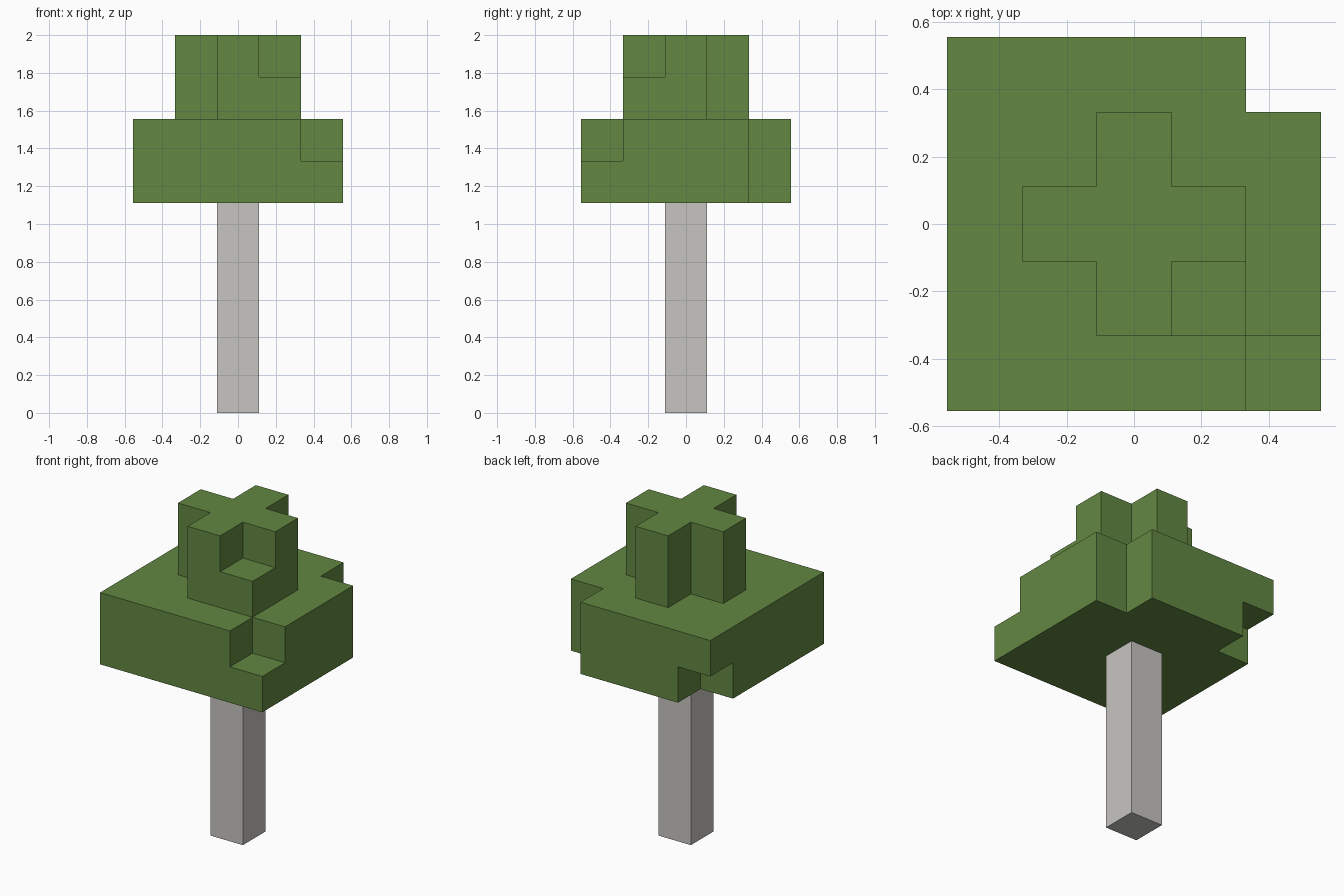
import bpy
import bmesh
from mathutils import Vector

U = 2 / 9  # edge length of one block

cube = bpy.data.objects.get("Cube")
if cube:
    bpy.data.objects.remove(cube, do_unlink=True)


def make_material(name, color):
    mat = bpy.data.materials.new(name)
    mat.use_nodes = True
    mat.diffuse_color = color
    bsdf = next(n for n in mat.node_tree.nodes if n.type == 'BSDF_PRINCIPLED')
    bsdf.inputs["Base Color"].default_value = color
    bsdf.inputs["Roughness"].default_value = 0.9
    return mat


def layer(radius, levels):
    """All blocks of a square layer stack, centred on the trunk."""
    span = range(-radius, radius + 1)
    return {(x, y, z) for x in span for y in span for z in levels}


def build_blocks(name, cells, solid, mat):
    """Skin the cells, keeping only faces not covered by a solid neighbour."""
    bm = bmesh.new()
    for cell in sorted(cells):
        for axis in range(3):
            for sign in (-1, 1):
                n = Vector((0, 0, 0))
                n[axis] = sign
                if tuple(int(c + d) for c, d in zip(cell, n)) in solid:
                    continue
                # Two tangents ordered so the face looks outward
                a = Vector((0, 0, 0))
                a[(axis + 1) % 3] = 1
                b = n.cross(a)
                mid = Vector(cell) + Vector((0, 0, 0.5)) + n / 2
                corners = [mid + (a * s + b * t) / 2
                           for s, t in ((-1, -1), (1, -1), (1, 1), (-1, 1))]
                bm.faces.new([bm.verts.new(c * U) for c in corners])
    bmesh.ops.remove_doubles(bm, verts=bm.verts, dist=U / 100)
    mesh = bpy.data.meshes.new(name)
    bm.to_mesh(mesh)
    bm.free()
    mesh.materials.append(mat)
    obj = bpy.data.objects.new(name, mesh)
    bpy.context.collection.objects.link(obj)


leaf_green = make_material("leaf green", (0.125, 0.243, 0.054, 1))
pale_bark = make_material("pale bark", (0.571, 0.558, 0.533, 1))

# Trunk: a column of five blocks
trunk = layer(0, range(5))

# Wide canopy: two layers with uneven corners
wide = layer(2, (5, 6))
wide -= {(2, 2, 5), (2, 2, 6), (2, -2, 6), (-2, 2, 5)}

# Crown: plus-shaped, with one low corner block
crown = {c for c in layer(1, (7, 8)) if c[0] == 0 or c[1] == 0}
crown.add((1, -1, 7))

everything = trunk | wide | crown
build_blocks("trunk", trunk, everything, pale_bark)
build_blocks("leaves", wide | crown, everything, leaf_green)
